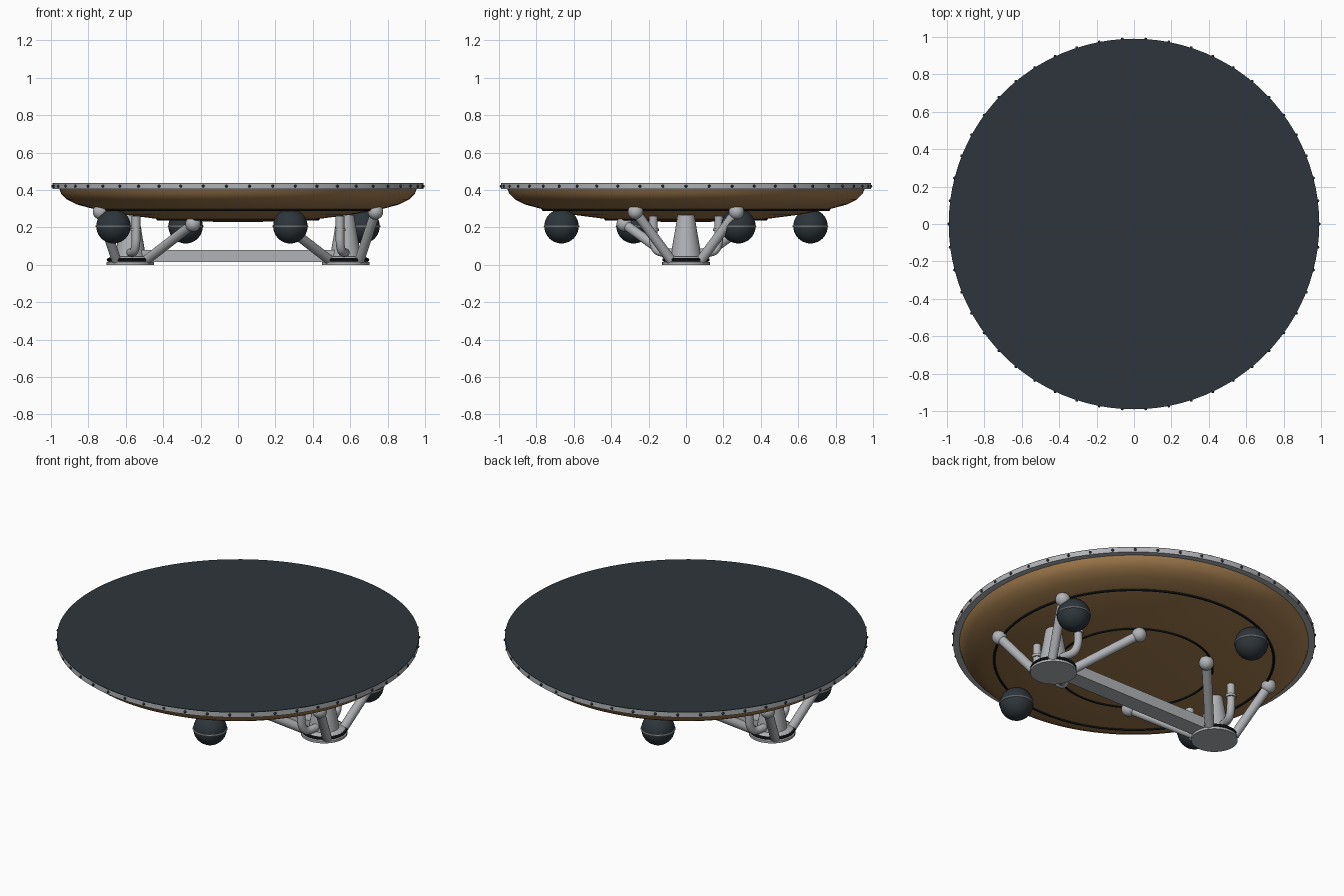
import bpy, bmesh, math
from mathutils import Vector

cube = bpy.data.objects.get("Cube")
if cube:
    bpy.data.objects.remove(cube)


def material(name, rgb):
    m = bpy.data.materials.new(name)
    m.use_nodes = True
    m.diffuse_color = (*rgb, 1)
    m.node_tree.nodes["Principled BSDF"].inputs["Base Color"].default_value = (*rgb, 1)
    return m


GREY = material("light grey metal", (0.44, 0.45, 0.47))
DARK = material("dark slate", (0.027, 0.036, 0.043))
GOLD = material("bronze foil", (0.36, 0.2, 0.075))
BLACK = material("black trim", (0.01, 0.012, 0.014))


def finish(name, bm, mat, smooth=True):
    bmesh.ops.remove_doubles(bm, verts=bm.verts, dist=1e-5)
    bmesh.ops.recalc_face_normals(bm, faces=bm.faces)
    me = bpy.data.meshes.new(name)
    bm.to_mesh(me)
    bm.free()
    me.materials.append(mat)
    ob = bpy.data.objects.new(name, me)
    bpy.context.collection.objects.link(ob)
    if smooth:
        bpy.ops.object.select_all(action="DESELECT")
        ob.select_set(True)
        bpy.context.view_layer.objects.active = ob
        bpy.ops.object.shade_smooth_by_angle(angle=math.radians(35))
    return ob


def lathe(name, profile, mat, at=(0, 0, 0), steps=48, closed=False):
    """Spin a (radius, height) profile around the vertical axis."""
    bm = bmesh.new()
    vs = [bm.verts.new((r, 0, z)) for r, z in profile]
    edges = [bm.edges.new(p) for p in zip(vs, vs[1:])]
    if closed:
        edges.append(bm.edges.new((vs[-1], vs[0])))
    bmesh.ops.spin(bm, geom=vs + edges, cent=(0, 0, 0), axis=(0, 0, 1),
                   angle=math.tau, steps=steps, use_merge=True)
    bmesh.ops.translate(bm, verts=bm.verts, vec=at)
    return finish(name, bm, mat)


def ring(name, radius, tube, z, mat, at=(0, 0), steps=48):
    pts = [(radius + tube * math.cos(a), z + tube * math.sin(a))
           for a in (math.tau * i / 8 for i in range(8))]
    return lathe(name, pts, mat, (at[0], at[1], 0), steps, closed=True)


def ball(name, centre, radius, mat):
    bm = bmesh.new()
    bmesh.ops.create_uvsphere(bm, u_segments=32, v_segments=20, radius=radius)
    bmesh.ops.translate(bm, verts=bm.verts, vec=centre)
    return finish(name, bm, mat)


def rod(name, a, b, radius, mat):
    a, b = Vector(a), Vector(b)
    bm = bmesh.new()
    bmesh.ops.create_cone(bm, cap_ends=True, segments=20, radius1=radius,
                          radius2=radius, depth=(b - a).length)
    bm.transform((b - a).to_track_quat("Z", "Y").to_matrix().to_4x4())
    bmesh.ops.translate(bm, verts=bm.verts, vec=(a + b) / 2)
    return finish(name, bm, mat)


def pipe(name, points, radius, mat):
    cu = bpy.data.curves.new(name, "CURVE")
    cu.dimensions = "3D"
    cu.bevel_depth = radius
    cu.bevel_resolution = 4
    cu.use_fill_caps = True
    sp = cu.splines.new("NURBS")
    sp.points.add(len(points) - 1)
    for p, co in zip(sp.points, points):
        p.co = (*co, 1)
    sp.order_u = 3
    sp.use_endpoint_u = True
    cu.materials.append(mat)
    ob = bpy.data.objects.new(name, cu)
    bpy.context.collection.objects.link(ob)


# Shield: bronze underside, metal rim, dark deck
lathe("shield_dome", [(0, .228), (.2, .231), (.43, .245), (.6, .267), (.77, .298),
                      (.86, .322), (.915, .35), (.945, .38), (.957, .41)], GOLD, steps=96)
lathe("rim", [(0, .405), (.99, .405), (.99, .434), (0, .434)], GREY, steps=96)
lathe("deck", [(0, .433), (.99, .433), (.99, .437), (0, .437)], DARK, steps=96)
ring("outer_seam", .765, .007, .295, BLACK, steps=96)
ring("inner_seam", .43, .006, .243, BLACK, steps=96)

# Rim bolts
BOLTS = 50
bm = bmesh.new()
for i in range(BOLTS):
    a = math.tau * i / BOLTS
    made = bmesh.ops.create_uvsphere(bm, u_segments=8, v_segments=6, radius=.008)
    bmesh.ops.translate(bm, verts=made["verts"],
                        vec=(.99 * math.cos(a), .99 * math.sin(a), .42))
finish("rim_bolts", bm, DARK)

# Four round tanks, a quarter turn apart
for i in range(4):
    a = math.radians(22.8 + 90 * i)
    x, y = .722 * math.cos(a), .722 * math.sin(a)
    ball(f"tank_{i + 1}", (x, y, .206), .092, DARK)
    ring(f"tank_band_{i + 1}", .091, .005, .206, GREY, (x, y))

# Beam joining the feet
bm = bmesh.new()
bmesh.ops.create_cube(bm, size=1)
bmesh.ops.scale(bm, verts=bm.verts, vec=(1.1, .1, .065))
bmesh.ops.translate(bm, verts=bm.verts, vec=(0, 0, .0475))
finish("foot_beam", bm, GREY, smooth=False)

# Feet with column, struts and bent pipes
for s, side in ((1, "left"), (-1, "right")):
    cx = s * .575
    at = (cx, 0, 0)
    lathe(f"{side}_foot_pad", [(0, 0), (.127, 0), (.127, .014), (.117, .018),
                               (.117, .036), (.105, .044), (0, .044)], GREY, at)
    ring(f"{side}_foot_seal", .118, .009, .027, BLACK, (cx, 0))
    lathe(f"{side}_column", [(0, .03), (.085, .03), (.045, .265), (0, .265)], GREY, at)
    for t, end in ((-1, "front"), (1, "back")):
        tag = f"{side}_{end}"
        for kind, a, b in (("inner", (s * .49, t * .06, .025), (s * .24, t * .33, .218)),
                           ("outer", (s * .65, t * .08, .025), (s * .735, t * .27, .283))):
            rod(f"{tag}_{kind}_strut", a, b, .026, GREY)
            ball(f"{tag}_{kind}_joint", b, .041, GREY)
        px, py = s * .545, t * .175
        pipe(f"{tag}_pipe", [(px, py, .26), (px, py, .17), (px, py, .11),
                             (s * .555, t * .15, .065), (s * .575, t * .08, .065),
                             (s * .575, t * .03, .065)], .023, GREY)
        rod(f"{tag}_pipe_collar", (px, py, .18), (px, py, .195), .03, GREY)
